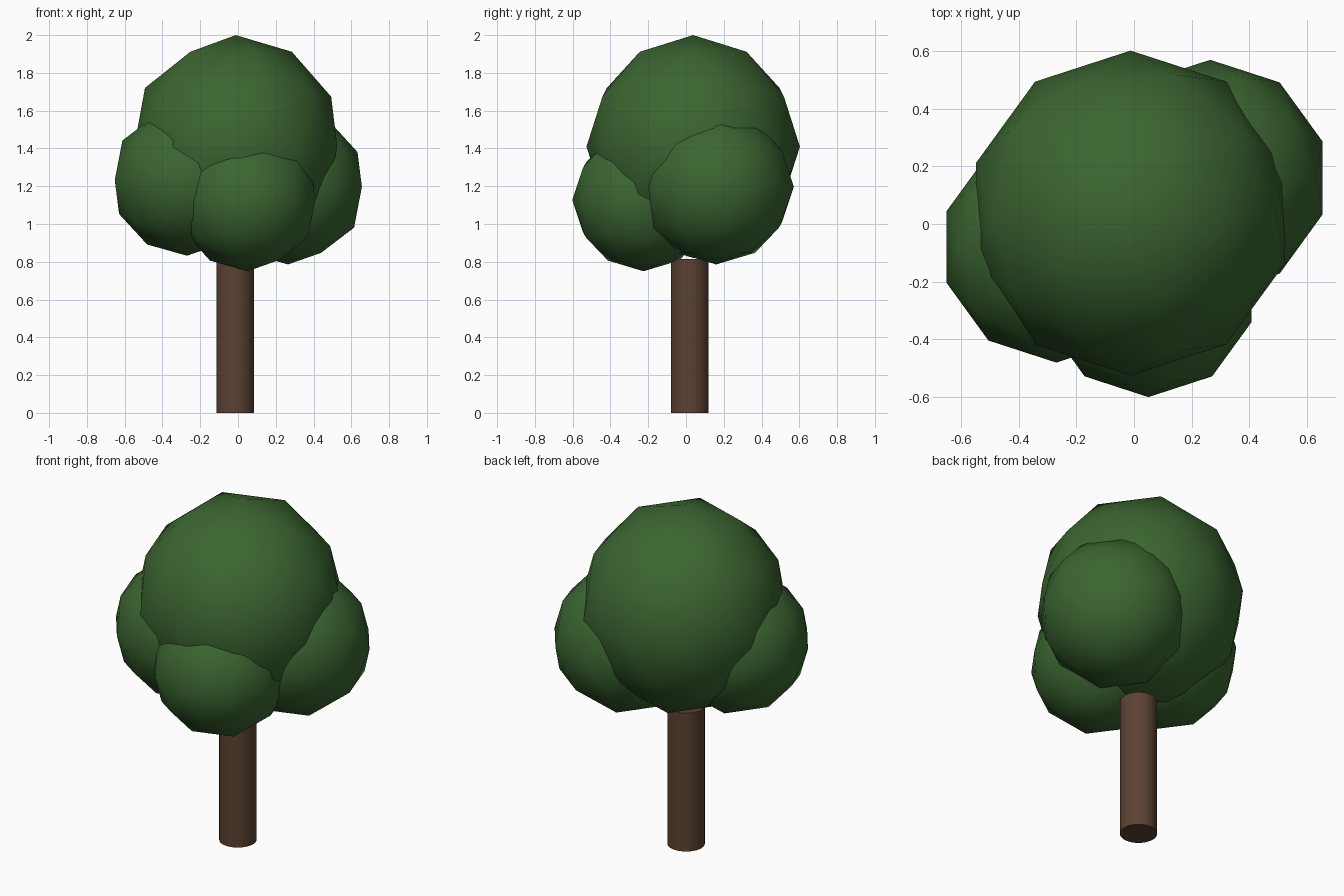
import bpy
import math

if "Cube" in bpy.data.objects:
    bpy.data.objects.remove(bpy.data.objects["Cube"])


def material(name, rgb):
    m = bpy.data.materials.new(name)
    m.diffuse_color = (*rgb, 1.0)
    m.use_nodes = True
    m.node_tree.nodes["Principled BSDF"].inputs["Base Color"].default_value = m.diffuse_color
    return m


leaf_green = material("leaf green", (0.043, 0.130, 0.030))
bark_brown = material("bark brown", (0.105, 0.054, 0.032))


def leaf_ball(name, center, radius, height_radius):
    """Low-poly smooth-shaded foliage clump."""
    bpy.ops.mesh.primitive_ico_sphere_add(subdivisions=2, radius=1, location=center)
    ob = bpy.context.object
    ob.name = name
    ob.scale = (radius, radius, height_radius)
    bpy.ops.object.transform_apply(location=False, rotation=False, scale=True)
    bpy.ops.object.shade_smooth()
    ob.data.materials.append(leaf_green)


# Trunk
TRUNK_TOP = 0.815
bpy.ops.mesh.primitive_cylinder_add(vertices=32, radius=0.1, depth=TRUNK_TOP,
                                    location=(-0.015, 0.02, TRUNK_TOP / 2))
trunk = bpy.context.object
trunk.name = "trunk"
bpy.ops.object.shade_smooth_by_angle(angle=math.radians(30))
trunk.data.materials.append(bark_brown)

# Crown: one large clump and three smaller ones around it
leaf_ball("crown_main", (-0.012, 0.038, 1.41), 0.565, 0.59)
leaf_ball("crown_front", (0.05, -0.225, 1.127), 0.377, 0.377)
leaf_ball("crown_left", (-0.27, -0.08, 1.232), 0.402, 0.40)
leaf_ball("crown_right", (0.265, 0.16, 1.197), 0.411, 0.411)
